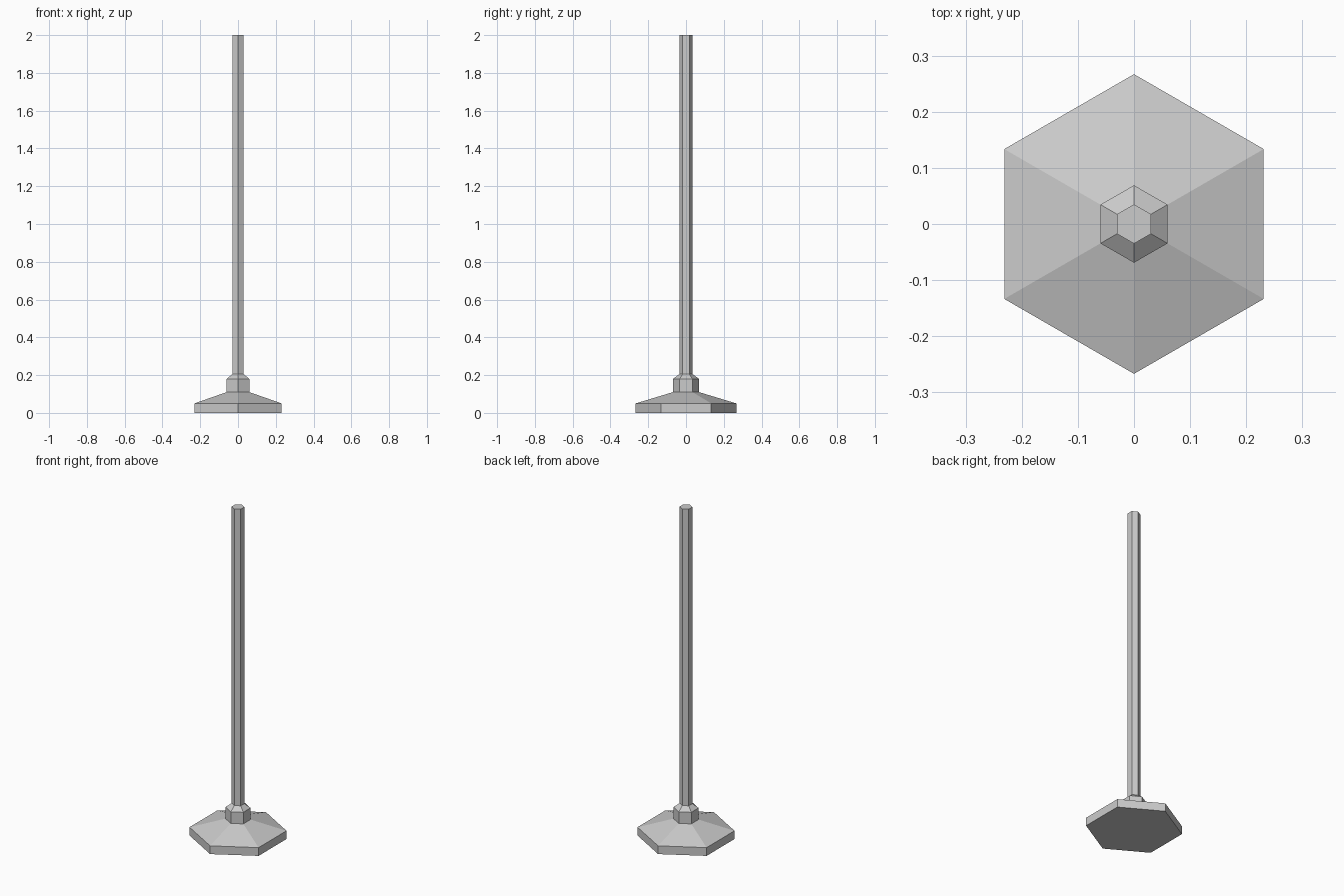
import bpy
import bmesh
from math import cos, sin, tau

cube = bpy.data.objects.get("Cube")
if cube:
    bpy.data.objects.remove(cube, do_unlink=True)

SIDES = 6

metal = bpy.data.materials.new("grey_metal")
metal.use_nodes = True
GREY = (0.6, 0.6, 0.6, 1)
metal.diffuse_color = GREY
metal.node_tree.nodes["Principled BSDF"].inputs["Base Color"].default_value = GREY


def hex_part(name, profile, cap_bottom=False, cap_top=False):
    """Flat-sided solid from (radius, height) pairs, with a corner facing front."""
    bm = bmesh.new()
    rings = []
    for radius, z in profile:
        angles = [tau * (i / SIDES + 0.25) for i in range(SIDES)]
        rings.append([bm.verts.new((radius * cos(a), radius * sin(a), z)) for a in angles])
    for low, high in zip(rings, rings[1:]):
        for i in range(SIDES):
            j = (i + 1) % SIDES
            bm.faces.new((low[i], low[j], high[j], high[i]))
    if cap_bottom:
        bm.faces.new(rings[0][::-1])
    if cap_top:
        bm.faces.new(rings[-1])
    mesh = bpy.data.meshes.new(name)
    bm.to_mesh(mesh)
    bm.free()
    mesh.materials.append(metal)
    obj = bpy.data.objects.new(name, mesh)
    bpy.context.collection.objects.link(obj)
    return obj


# Wide foot with a sloping top
hex_part("base", [(0.267, 0), (0.267, 0.05), (0.069, 0.11)], cap_bottom=True)

# Short collar, chamfered in to the pole
hex_part("collar", [(0.069, 0.11), (0.069, 0.18), (0.035, 0.205)])

# Tall slim pole
hex_part("pole", [(0.035, 0.205), (0.035, 2)], cap_top=True)
